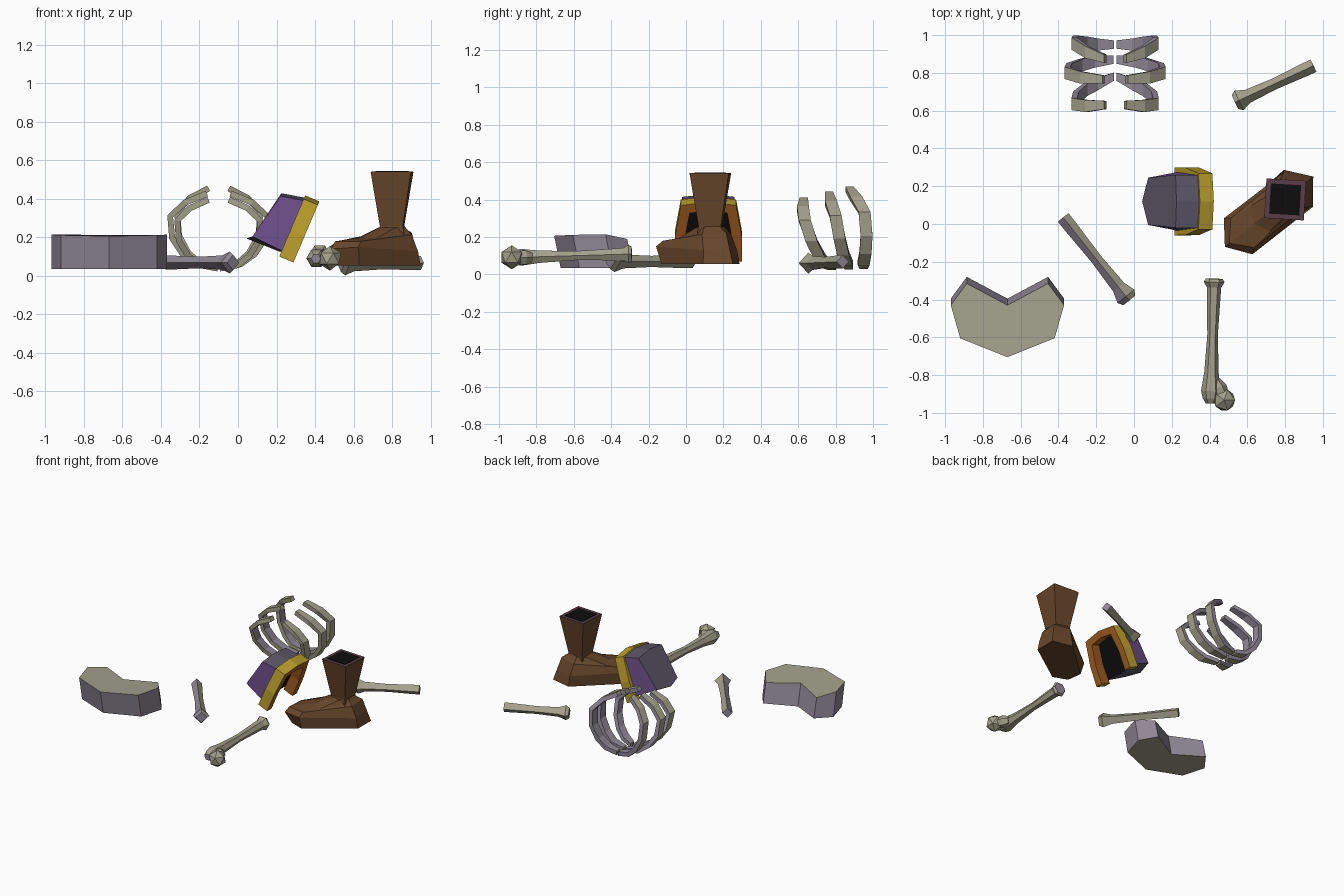
import bpy, bmesh, math
from mathutils import Vector, Matrix

if "Cube" in bpy.data.objects:
    bpy.data.objects.remove(bpy.data.objects["Cube"], do_unlink=True)


def material(name, r, g, b):
    m = bpy.data.materials.new(name)
    m.use_nodes = True
    m.diffuse_color = (r, g, b, 1)
    m.node_tree.nodes["Principled BSDF"].inputs["Base Color"].default_value = (r, g, b, 1)
    return m


BONE = material("bone", .37, .36, .26)
BONE_SHADE = material("mauve bone", .28, .25, .305)
LEATHER = material("brown leather", .14, .063, .025)
TRIM = material("dark mauve trim", .10, .048, .065)
BLACK = material("black hollow", .004, .004, .004)
PURPLE = material("purple cloth", .16, .08, .26)
SLATE = material("slate cloth", .11, .095, .14)
GOLD = material("gold", .51, .35, .026)
ORANGE = material("orange trim", .36, .11, .015)


def loft(name, rings, mats, rule=lambda k, n: 0):
    """Skin equal rings; rule gets the column (-1 first cap, -2 last cap) and the normal."""
    bm = bmesh.new()
    loops = [[bm.verts.new(p) for p in ring] for ring in rings]
    count = len(rings[0])
    columns = {}
    for a, b in zip(loops, loops[1:]):
        for k in range(count):
            j = (k + 1) % count
            columns[bm.faces.new((a[k], a[j], b[j], b[k]))] = k
    columns[bm.faces.new(loops[0])] = -1
    columns[bm.faces.new(loops[-1])] = -2
    bmesh.ops.recalc_face_normals(bm, faces=bm.faces)
    for face, k in columns.items():
        face.material_index = rule(k, face.normal)
    return finish(name, bm, mats)


def finish(name, bm, mats):
    mesh = bpy.data.meshes.new(name)
    bm.to_mesh(mesh)
    bm.free()
    for m in mats:
        mesh.materials.append(m)
    obj = bpy.data.objects.new(name, mesh)
    bpy.context.collection.objects.link(obj)
    return obj


def bone(name, start, end, profile, sides, rule=lambda k, n: 1 if k < 0 else 0):
    """Straight bone; profile lists (fraction along, radius)."""
    a, b = Vector(start), Vector(end)
    axis = (b - a).normalized()
    side = axis.cross(Vector((0, 0, 1))).normalized()
    up = side.cross(axis)
    rings = []
    for t, r in profile:
        turns = [math.tau * k / sides for k in range(sides)]
        rings.append([a.lerp(b, t) + (side * math.cos(q) + up * math.sin(q)) * r for q in turns])
    return loft(name, rings, [BONE, BONE_SHADE], rule)


# Thigh bone with its ball joint
bone("thigh_bone", (.425, -.29, .11), (.405, -.95, .09),
     [(0, .045), (.025, .055), (.07, .038), (.45, .028), (.75, .038), (.9, .052), (.96, .042), (1, .025)], 6)
bone("thigh_neck", (.43, -.83, .09), (.475, -.925, .092), [(0, .03), (.4, .045), (1, .035)], 6)
bm = bmesh.new()
bmesh.ops.create_icosphere(bm, subdivisions=1, radius=.064,
                           matrix=Matrix.Translation((.478, -.932, .092)))
finish("thigh_ball_joint", bm, [BONE])

# Two slimmer limb bones
limb = [(0, .04), (.05, .057), (.16, .037), (.5, .03), (.9, .036), (1, .036)]
bone("shin_bone", (.535, .645, .06), (.95, .838, .068), limb, 4)
bone("arm_bone", (-.025, -.405, .07), (-.375, .035, .07), limb, 4,
     lambda k, n: 1 if k < 0 or (n.x < -.2 and n.y < -.2) else 0)

# Heart-shaped pelvis, leaning toward the front at the top
half = [(0, -.705, .207), (.25, -.605, .212), (.3, -.43, .215), (.215, -.315, .19), (0, -.43, .2)]
outline = half + [(-x, y, z) for x, y, z in half[-2:0:-1]]
loft("pelvis",
     [[(-.67 + x, y + .035, .035 + (.01 if y > -.4 else 0)) for x, y, z in outline],
      [(-.67 + x, y, z) for x, y, z in outline]],
     [BONE, BONE_SHADE], lambda k, n: 0 if k < 0 else 1)

# Rib cage: three mirrored pairs of flat curved ribs
rib_path = [(.008, .045), (.11, .065), (.18, .12), (.235, .21), (.245, .33), (.17, .405), (.06, .455)]
ribs = {
    "front": (.88, .87, [.78, .74, .71, .67, .635, .625, .63]),
    "middle": (1.03, .94, [.87, .86, .84, .82, .80, .775, .765]),
    "rear": (.88, 1, [.95, .95, .96, .965, .955, .91, .875]),
}
for label, (wide, tall, depths) in ribs.items():
    for side, word in ((1, "left"), (-1, "right")):
        path = [Vector((x * wide, 0, z * tall)) for x, z in rib_path]
        rings = []
        for i, p in enumerate(path):
            t = path[min(i + 1, len(path) - 1)] - path[max(i - 1, 0)]
            out = Vector((t.z, 0, -t.x)).normalized() * .016
            if i == 0:
                out.x = 0
            w = .022 if i in (0, len(path) - 1) else .032
            ring = [p + out + Vector((0, -w, 0)), p + out + Vector((0, w, 0)),
                    p - out + Vector((0, w, 0)), p - out + Vector((0, -w, 0))]
            rings.append([(-.1 + side * v.x, v.y + depths[i], v.z) for v in ring])
        loft(f"{label}_rib_{word}", rings, [BONE, BONE_SHADE],
             lambda k, n: 1 if k in (1, 2) else 0)

# Boot foot: six-sided rings in heel-to-toe space
TOE, ACROSS = Vector((-.78, -.62, 0)), Vector((-.62, .78, 0))


def foot_ring(toe, ball, heel_side, heel):
    """Each entry is (forward, half width, height); toe and heel are single points."""
    pts = [toe, ball, heel_side, heel,
           (heel_side[0], -heel_side[1], heel_side[2]), (ball[0], -ball[1], ball[2])]
    return [Vector((.715, .065, h)) + TOE * f + ACROSS * s for f, s, h in pts]


loft("boot_foot", [
    foot_ring((.25, 0, .055), (.19, .1, .055), (-.2, .125, .055), (-.3, 0, .055)),
    foot_ring((.3, 0, .14), (.21, .122, .15), (-.19, .115, .13), (-.27, 0, .14)),
    foot_ring((.27, 0, .18), (.18, .1, .18), (-.16, .1, .215), (-.24, 0, .225)),
    foot_ring((.1, 0, .2), (.06, .085, .195), (-.15, .085, .235), (-.21, 0, .24)),
    foot_ring((-.03, 0, .255), (-.07, .07, .25), (-.14, .07, .255), (-.185, 0, .26)),
], [LEATHER])


# Boot shaft, square and flared, with a hollow top
def square(r, z):
    return [Vector((.8, .13, z)) + Matrix.Rotation(-.06, 3, 'Z') @ Vector((x * r, y * r, 0))
            for x, y in ((-1, -1), (1, -1), (1, 1), (-1, 1))]


loft("boot_shaft", [square(.068, .2), square(.06, .26), square(.105, .54)], [LEATHER])
loft("boot_rim", [square(.104, .539), square(.104, .542)], [TRIM])
loft("boot_hollow", [square(.08, .54), square(.08, .545)], [BLACK])


# Hood body, tipped over with its opening facing +x and down
def hood_ring(bottom_mid, bottom, top, ridge, w_bottom, w_top):
    cy = .12
    return [(bottom_mid[0], cy, bottom_mid[1]), (bottom[0], cy + w_bottom, bottom[1]),
            (top[0], cy + w_top, top[1]), (ridge[0], cy, ridge[1]),
            (top[0], cy - w_top, top[1]), (bottom[0], cy - w_bottom, bottom[1])]


loft("hood_body", [
    hood_ring((.043, .195), (.075, .205), (.22, .415), (.225, .43), .125, .14),
    hood_ring((.22, .125), (.23, .13), (.35, .39), (.355, .405), .155, .14),
], [SLATE, PURPLE, BLACK],
    lambda k, n: 2 if k == -2 else 1 if abs(n.y) > .6 else 0)

# Gold arch framing the hood opening
UP, OUT = Vector((.39, 0, .92)), Vector((.92, 0, -.39))
outer = [(-.18, 0), (-.178, .15), (-.148, .325), (0, .345)]
inner = [(-.125, 0), (-.125, .14), (-.1, .28), (0, .295)]
outer += [(-y, u) for y, u in outer[-2::-1]]
inner += [(-y, u) for y, u in inner[-2::-1]]
rings = []
for o, i in zip(outer, inner):
    corners = [(o, 0), (o, -.08), (i, -.08), (i, 0)]
    rings.append([Vector((.288, .12 + p[0], .07)) + UP * p[1] + OUT * d for p, d in corners])
loft("hood_arch", rings, [GOLD, ORANGE], lambda k, n: 1 if k in (2, 3) else 0)
